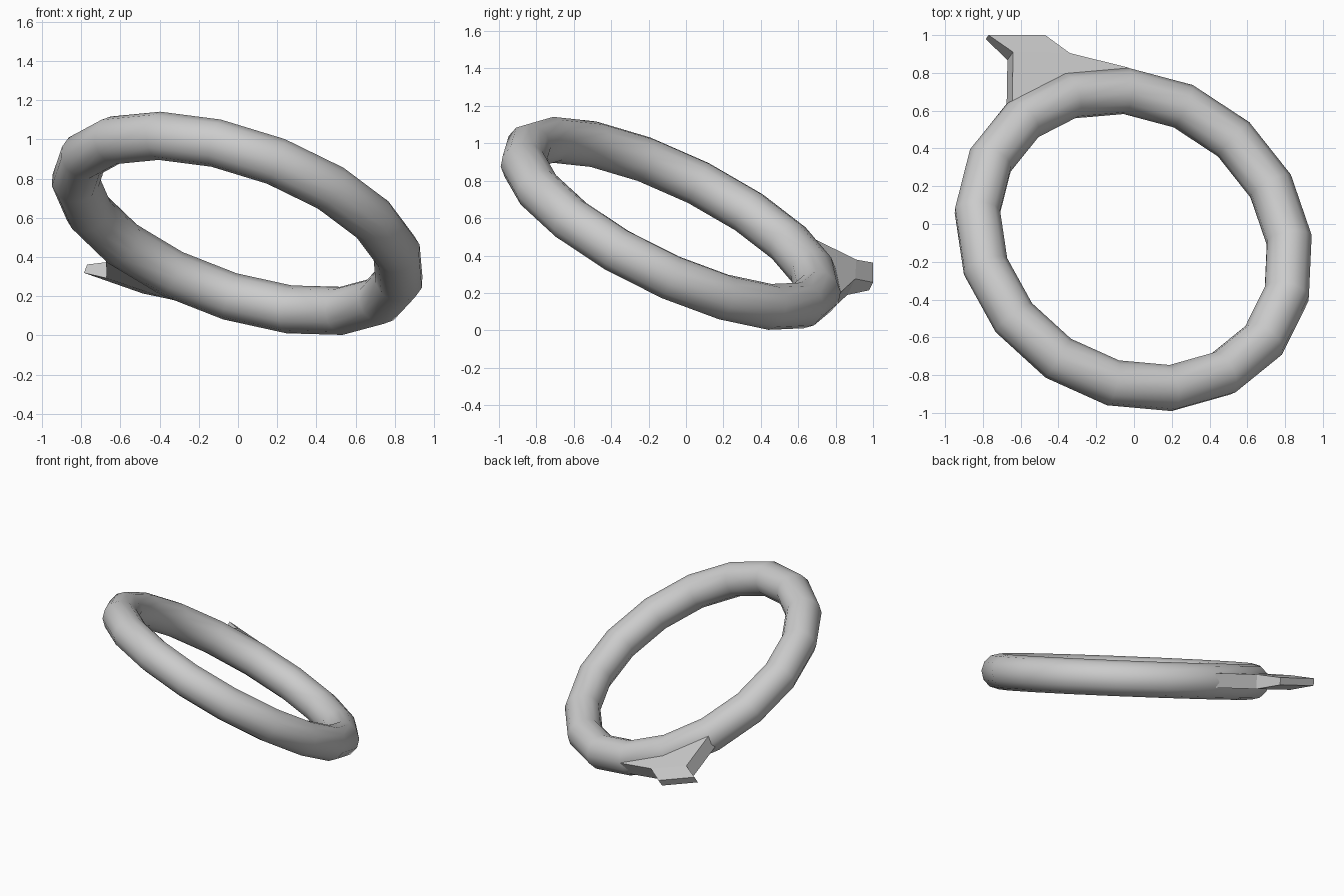
import bpy, bmesh, math
from mathutils import Vector, Matrix

cube = bpy.data.objects.get("Cube")
if cube:
    bpy.data.objects.remove(cube)

# Plain grey material
grey = bpy.data.materials.new("plain_grey")
grey.use_nodes = True
colour = (0.6, 0.6, 0.6, 1)
grey.diffuse_color = colour
grey.node_tree.nodes["Principled BSDF"].inputs["Base Color"].default_value = colour

# Frame of the tilted ring: axis, and direction of its first segment
centre = Vector((0, -0.082, 0.57))
axis = Vector((0.30, 0.42, 0.857)).normalized()
start = Vector((-0.825, 0.147, 0.217))
start = (start - axis * start.dot(axis)).normalized()
side = axis.cross(start)
frame = Matrix((start, side, axis)).transposed().to_4x4()
frame.translation = centre

# Ring: coarse torus, smooth shaded
bpy.ops.mesh.primitive_torus_add(major_segments=17, minor_segments=12,
                                 major_radius=0.87, minor_radius=0.123)
ring = bpy.context.object
ring.name = "ring"
ring.data.transform(frame)
ring.data.materials.append(grey)
bpy.ops.object.shade_smooth_by_angle(angle=math.radians(40))


def on_plane(x, y, offset):
    """Point above (x, y) at the given distance from the ring plane."""
    z = (offset - axis.x * (x - centre.x) - axis.y * (y - centre.y)) / axis.z
    return Vector((x, y, centre.z + z))


# Tab: flared plate rooted in the ring, thinner toward its end
BODY, TAIL = (0.06, 0.10), (0.045, 0.05)   # top offset, thickness
outline = [(-0.77, 1.0, TAIL), (-0.64, 0.91, BODY), (-0.645, 0.63, BODY),
           (-0.57, 0.56, BODY), (-0.33, 0.70, BODY), (-0.04, 0.74, BODY),
           (-0.03, 0.828, BODY), (-0.34, 0.905, BODY), (-0.47, 1.0, TAIL)]
bm = bmesh.new()
top, bottom = [], []
for x, y, (offset, thick) in outline:
    p = on_plane(x, y, offset)
    top.append(bm.verts.new(p))
    bottom.append(bm.verts.new(p - axis * thick))
count = len(outline)
for loop in (top, bottom):
    # tail panel, then main panel
    bm.faces.new((loop[0], loop[1], loop[-2], loop[-1]))
    bm.faces.new(loop[1:-1])
for i in range(count):
    j = (i + 1) % count
    bm.faces.new((top[i], top[j], bottom[j], bottom[i]))
bmesh.ops.recalc_face_normals(bm, faces=bm.faces)
mesh = bpy.data.meshes.new("tab")
bm.to_mesh(mesh)
bm.free()
mesh.materials.append(grey)
tab = bpy.data.objects.new("tab", mesh)
bpy.context.collection.objects.link(tab)
